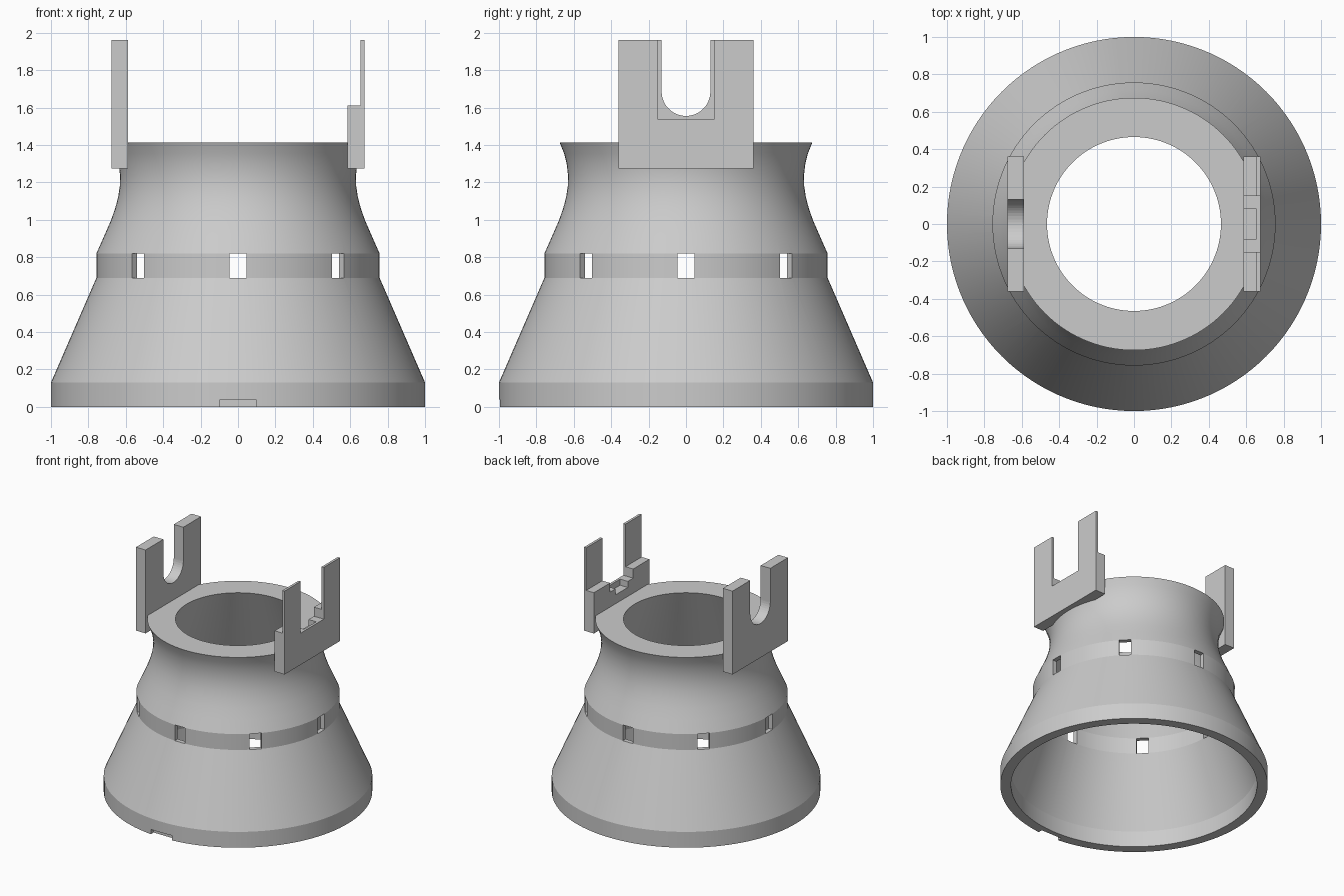
import bpy, bmesh, math
from mathutils import Matrix

if "Cube" in bpy.data.objects:
    bpy.data.objects.remove(bpy.data.objects["Cube"], do_unlink=True)

grey = bpy.data.materials.new("plain grey")
grey.use_nodes = True
grey.diffuse_color = (0.6, 0.6, 0.6, 1)
grey.node_tree.nodes["Principled BSDF"].inputs["Base Color"].default_value = (0.6, 0.6, 0.6, 1)


def make_object(name, bm):
    bmesh.ops.recalc_face_normals(bm, faces=bm.faces)
    mesh = bpy.data.meshes.new(name)
    bm.to_mesh(mesh)
    bm.free()
    mesh.materials.append(grey)
    ob = bpy.data.objects.new(name, mesh)
    bpy.context.collection.objects.link(ob)
    return ob


def revolve(name, profile, steps=120):
    bm = bmesh.new()
    rings = []
    for i in range(steps):
        a = 2 * math.pi * i / steps
        rings.append([bm.verts.new((r * math.cos(a), r * math.sin(a), z)) for r, z in profile])
    n = len(profile)
    for i in range(steps):
        a, b = rings[i], rings[(i + 1) % steps]
        for j in range(n):
            k = (j + 1) % n
            bm.faces.new((a[j], b[j], b[k], a[k]))
    return make_object(name, bm)


def plate(name, outline, x0, x1):
    """Extrude a y-z outline from x0 to x1."""
    bm = bmesh.new()
    face = bm.faces.new([bm.verts.new((x0, y, z)) for y, z in outline])
    out = bmesh.ops.extrude_face_region(bm, geom=[face])
    verts = [v for v in out["geom"] if isinstance(v, bmesh.types.BMVert)]
    bmesh.ops.translate(bm, verts=verts, vec=(x1 - x0, 0, 0))
    return make_object(name, bm)


def mirrored(half):
    """Complete an outline that runs from the centre out on the +y side."""
    return half + [(-y, z) for y, z in reversed(half)]


def add_box(bm, centre, size, turn=0):
    m = Matrix.Rotation(turn, 4, "Z") @ Matrix.Translation(centre) @ Matrix.Diagonal((*size, 1))
    bmesh.ops.create_cube(bm, size=1, matrix=m)


# Hollow flared body: outer wall going up, inner wall coming down
outer = [(1, 0), (1, 0.13), (0.757, 0.69), (0.757, 0.82), (0.715, 0.915), (0.68, 0.995),
         (0.657, 1.06), (0.641, 1.12), (0.632, 1.18), (0.631, 1.24), (0.638, 1.3),
         (0.652, 1.355), (0.675, 1.412)]
inner = [(0.465, 1.412), (0.72, 0.82), (0.72, 0.69), (0.92, 0.13), (0.92, 0)]
body = revolve("flared_body", outer + inner)

# Eight windows round the band, and a shallow notch in the front of the rim
bm = bmesh.new()
for i in range(8):
    add_box(bm, (0.74, 0, 0.755), (0.2, 0.09, 0.13), i * math.pi / 4)
add_box(bm, (0, -1, 0), (0.19, 0.08, 0.08))
cutter = make_object("opening_cutter", bm)
cutter.hide_render = True
mod = body.modifiers.new("openings", "BOOLEAN")
mod.operation = "DIFFERENCE"
mod.solver = "EXACT"
mod.object = cutter
bpy.context.view_layer.objects.active = body
body.select_set(True)
bpy.ops.object.modifier_apply(modifier=mod.name)
bpy.data.objects.remove(cutter, do_unlink=True)
bpy.ops.object.shade_smooth_by_angle(angle=math.radians(15))

# Right bracket with a round-bottomed slot
base, top, wide = 1.275, 1.96, 0.36
slot = [(0.13 * math.sin(a), 1.685 - 0.13 * math.cos(a))
        for a in (math.pi / 2 * (i + 0.5) / 12 for i in range(12))]
plate("slotted_bracket",
      mirrored(slot + [(0.13, 1.685), (0.13, top), (wide, top), (wide, base)]), -0.675, -0.588)

# Left bracket: thin outer fork with a stepped block behind it
plate("fork_bracket",
      mirrored([(0.15, 1.535), (0.15, top), (wide, top), (wide, base)]), 0.655, 0.675)
plate("stepped_block",
      mirrored([(0.08, 1.485), (0.08, 1.535), (0.15, 1.535), (0.15, 1.61), (wide, 1.61), (wide, base)]),
      0.585, 0.655)
